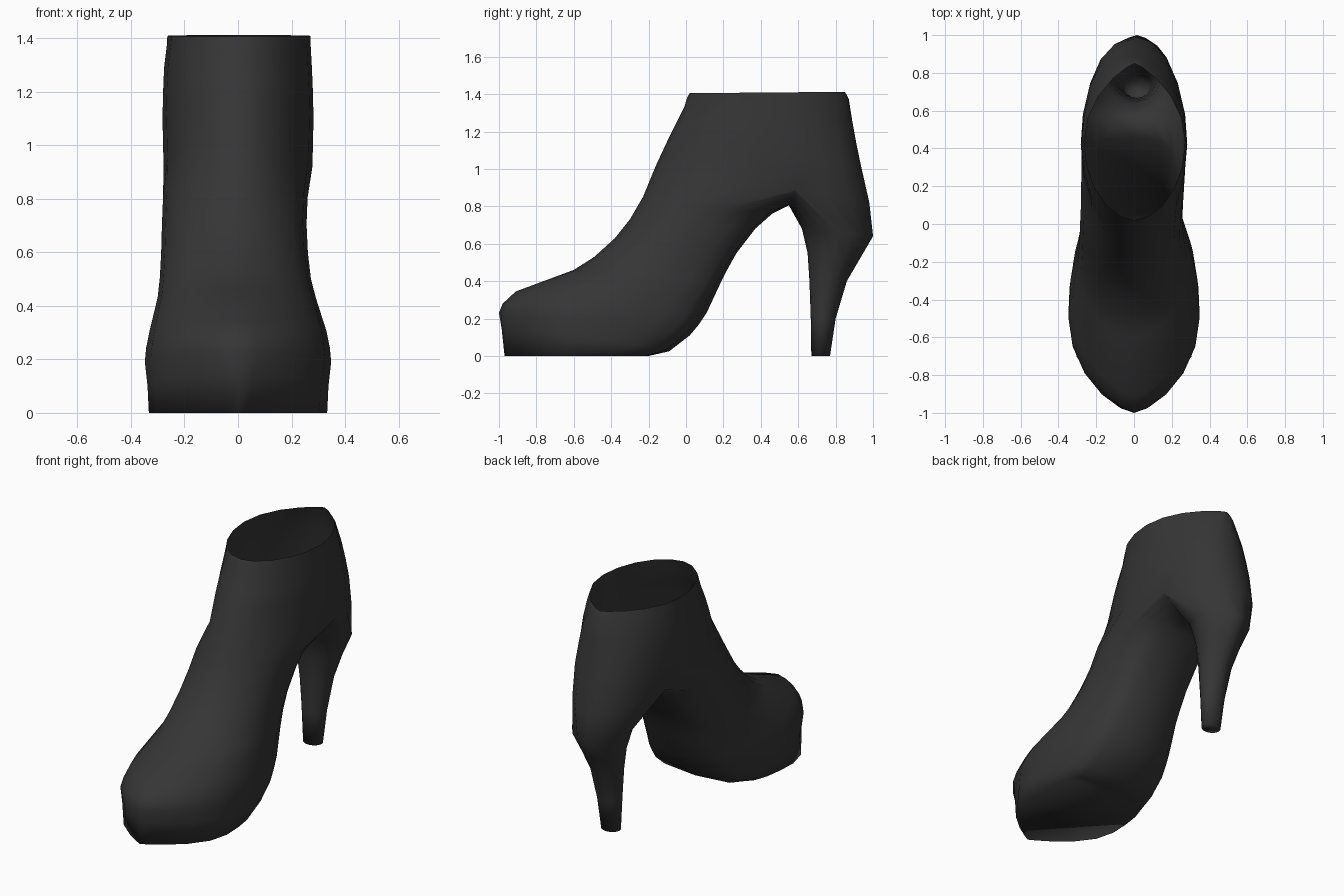
import bpy, bmesh, math

if "Cube" in bpy.data.objects:
    bpy.data.objects.remove(bpy.data.objects["Cube"])

N = 20          # points around the boot
A = 6           # ring index where the heel splits off at the side

leather = bpy.data.materials.new("black leather")
leather.diffuse_color = (0.036, 0.036, 0.036, 1)
leather.use_nodes = True
leather.node_tree.nodes["Principled BSDF"].inputs["Base Color"].default_value = leather.diffuse_color

bm = bmesh.new()


def ring(fy, fz, by, bz, w, cx=0.0, pf=1.05, pb=0.85, q=1.0):
    """Tilted oval between a front and a back point of the side profile.
    pf and pb make the front and back end pointed (>1) or square (<1)."""
    pts = []
    for j in range(N):
        a = 2 * math.pi * j / N
        t = (1 - math.cos(a)) / 2
        s = math.sin(a)
        p = pf if t < 0.5 else pb
        x = math.copysign(abs(s) ** p, s) * w if abs(s) > 1e-6 else 0.0
        pts.append((cx + x, fy + (by - fy) * t, fz + (bz - fz) * t ** q))
    return pts


def heel_ring(fy, fz, by, bz, w, cx=0.015, pb=1.0):
    """Oval of the heel, starting at its +x side and running round the back."""
    pts = []
    for i in range(16):
        a = 2 * math.pi * i / 16
        t = (1 + math.sin(a)) / 2
        c = math.cos(a)
        x = math.copysign(abs(c) ** (pb if t > 0.5 else 1.0), c) * w
        pts.append((cx + x, fy + (by - fy) * t, fz + (bz - fz) * t))
    return pts


def loft(rings, cap_first=False, cap_last=False):
    loops = [[bm.verts.new(p) for p in r] for r in rings]
    for a, b in zip(loops, loops[1:]):
        n = len(a)
        for i in range(n):
            k = (i + 1) % n
            if (a[i].co - b[i].co).length < 1e-6 and (a[k].co - b[k].co).length < 1e-6:
                continue
            bm.faces.new([a[i], a[k], b[k], b[i]])
    if cap_first:
        bm.faces.new(loops[0][::-1])
    if cap_last:
        bm.faces.new(loops[-1])


# junction ring and the arch between foot and heel
U = ring(-0.16, 1.02, 0.98, 0.82, 0.278)
arch = []
for j in range(A + 1, N - A):
    s = math.cos(math.pi * (j - A) / (N - 2 * A))
    arch.append((U[A][0] * s, 0.55 + (U[A][1] - 0.55) * s * s,
                 0.805 + (U[A][2] - 0.805) * s * s))

# foot: pointed toe, square underside
foot = [ring(*r) for r in (
    (-0.97, 0.00, -0.20, 0.00, 0.333, 0, 1.9, 0.3, 1.6),
    (-0.985, 0.14, -0.09, 0.025, 0.338, 0, 1.6, 0.35, 1.6),
    (-1.00, 0.23, 0.02, 0.11, 0.348, 0, 1.35, 0.42, 1.6),
    (-0.98, 0.28, 0.07, 0.17, 0.343, 0, 1.35, 0.45, 1.6),
    (-0.91, 0.345, 0.11, 0.23, 0.33, 0, 1.3, 0.45, 1.6),
    (-0.60, 0.46, 0.18, 0.38, 0.295, -0.005, 1.1, 0.5, 1.5),
    (-0.49, 0.53, 0.22, 0.46, 0.282, -0.01, 1.05, 0.5, 1.4),
    (-0.38, 0.63, 0.27, 0.55, 0.274, -0.013, 1.05, 0.5, 1.3),
    (-0.30, 0.73, 0.37, 0.68, 0.27, -0.014, 1.05, 0.5, 1.0),
    (-0.23, 0.85, 0.46, 0.76, 0.27, -0.01, 1.05, 0.5, 1.0))]
loft(foot + [U[:A + 1] + arch + U[N - A:]], cap_first=True)

# ankle shaft, open at the top
shaft = [ring(*r) for r in (
    (-0.09, 1.17, 0.935, 1.02, 0.282, 0, 1.05, 0.82),
    (-0.05, 1.25, 0.91, 1.14, 0.28, 0, 1.05, 0.92),
    (-0.01, 1.33, 0.89, 1.25, 0.276, 0, 1.1, 1.1),
    (0.008, 1.385, 0.87, 1.375, 0.268, 0.003, 1.1, 1.5),
    (0.02, 1.405, 0.85, 1.412, 0.267, 0.003, 1.1, 1.6))]
loft([U] + shaft)

# hollow tapering heel
heel = [heel_ring(*r) for r in (
    (0.62, 0.68, 1.00, 0.64, 0.175, 0.015, 1.4),
    (0.65, 0.55, 0.93, 0.52, 0.13, 0.015, 1.3),
    (0.66, 0.40, 0.86, 0.40, 0.10, 0.015, 1.2),
    (0.667, 0.20, 0.80, 0.20, 0.076),
    (0.67, 0.00, 0.77, 0.00, 0.06))]
loft([U[A:N - A + 1] + arch[::-1]] + heel, cap_last=True)

# weld the three tubes into one shell
bmesh.ops.remove_doubles(bm, verts=bm.verts, dist=0.0005)
bmesh.ops.recalc_face_normals(bm, faces=bm.faces)
sole = min(bm.faces, key=lambda f: f.calc_center_median().z)
if sole.normal.z > 0:
    bmesh.ops.reverse_faces(bm, faces=bm.faces)

mesh = bpy.data.meshes.new("ankle_boot")
bm.to_mesh(mesh)
bm.free()
mesh.materials.append(leather)
boot = bpy.data.objects.new("ankle_boot", mesh)
bpy.context.collection.objects.link(boot)
bpy.context.view_layer.objects.active = boot
boot.select_set(True)
bpy.ops.object.shade_smooth_by_angle(angle=math.radians(110))
